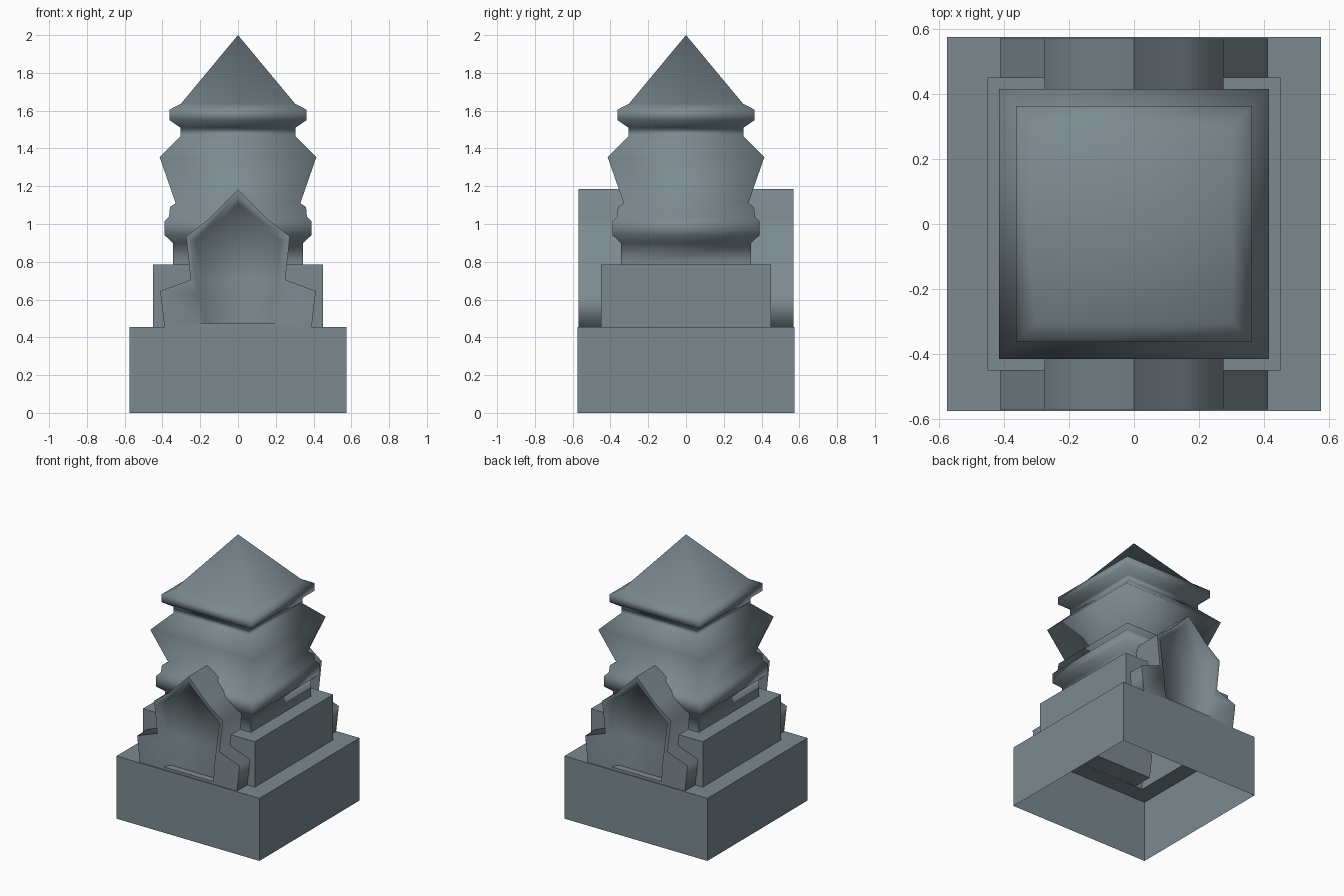
import bpy
import bmesh
import math

cube = bpy.data.objects.get("Cube")
if cube:
    bpy.data.objects.remove(cube, do_unlink=True)

# One slate colour for everything
COLOUR = (0.20, 0.255, 0.278, 1.0)
slate = bpy.data.materials.new("slate_grey")
slate.use_nodes = True
slate.diffuse_color = COLOUR
bsdf = slate.node_tree.nodes["Principled BSDF"]
bsdf.inputs["Base Color"].default_value = COLOUR
bsdf.inputs["Roughness"].default_value = 0.8


def finish(name, bm):
    mesh = bpy.data.meshes.new(name)
    bm.to_mesh(mesh)
    bm.free()
    mesh.materials.append(slate)
    obj = bpy.data.objects.new(name, mesh)
    bpy.context.collection.objects.link(obj)
    bpy.ops.object.select_all(action="DESELECT")
    obj.select_set(True)
    bpy.context.view_layer.objects.active = obj
    bpy.ops.object.shade_smooth_by_angle(angle=math.radians(85))
    return obj


def bridge(bm, lower, upper):
    n = len(lower)
    for i in range(n):
        j = (i + 1) % n
        bm.faces.new((lower[i], lower[j], upper[j], upper[i]))


def square_shell(name, profile, apex=None):
    """Sweep a (half width, height) profile around a square; the underside stays open."""
    bm = bmesh.new()
    corners = ((1, -1), (1, 1), (-1, 1), (-1, -1))
    rings = [[bm.verts.new((sx * r, sy * r, z)) for sx, sy in corners] for r, z in profile]
    for lower, upper in zip(rings, rings[1:]):
        bridge(bm, lower, upper)
    if apex:
        tip = bm.verts.new((0, 0, apex))
        for i in range(4):
            bm.faces.new((rings[-1][i], rings[-1][(i + 1) % 4], tip))
    return finish(name, bm)


def gable(name, side):
    """Flared gable with a shallow recessed panel, facing along y on the given side."""
    outer = [(0.39, 0.456), (0.412, 0.645), (0.25, 0.705), (0.275, 0.935), (0.15, 1.03)]
    inner = [(0.2, 0.475), (0.213, 0.63), (0.222, 0.7), (0.25, 0.915), (0.14, 1.0)]
    panel = [(x - 0.025, z) for x, z in inner]
    bm = bmesh.new()

    def ring(half, top, y):
        points = half + [(0, top)] + [(-x, z) for x, z in reversed(half)]
        return [bm.verts.new((x, side * y, z)) for x, z in points]

    rings = [ring(outer, 1.185, 0.30), ring(outer, 1.185, 0.57),
             ring(inner, 1.14, 0.57), ring(panel, 1.11, 0.52)]
    for a, b in zip(rings, rings[1:]):
        bridge(bm, a, b)
    bm.faces.new(rings[0])
    bm.faces.new(rings[-1])
    bmesh.ops.recalc_face_normals(bm, faces=bm.faces[:])
    return finish(name, bm)


# Stepped hollow plinth
square_shell("lower_plinth", [(0.575, 0), (0.575, 0.455), (0.45, 0.455)])
square_shell("upper_plinth", [(0.45, 0.455), (0.45, 0.785), (0.345, 0.785)])

# Moulded tower with pyramid roof
square_shell("tower", [
    (0.345, 0.785), (0.345, 0.90), (0.388, 0.94), (0.388, 1.015),
    (0.365, 1.04), (0.36, 1.09), (0.33, 1.11), (0.415, 1.355),
    (0.305, 1.465), (0.305, 1.51), (0.363, 1.55), (0.363, 1.605),
    (0.302, 1.637)], apex=2.0)

# Gables front and back
gable("front_gable", -1)
gable("back_gable", 1)
